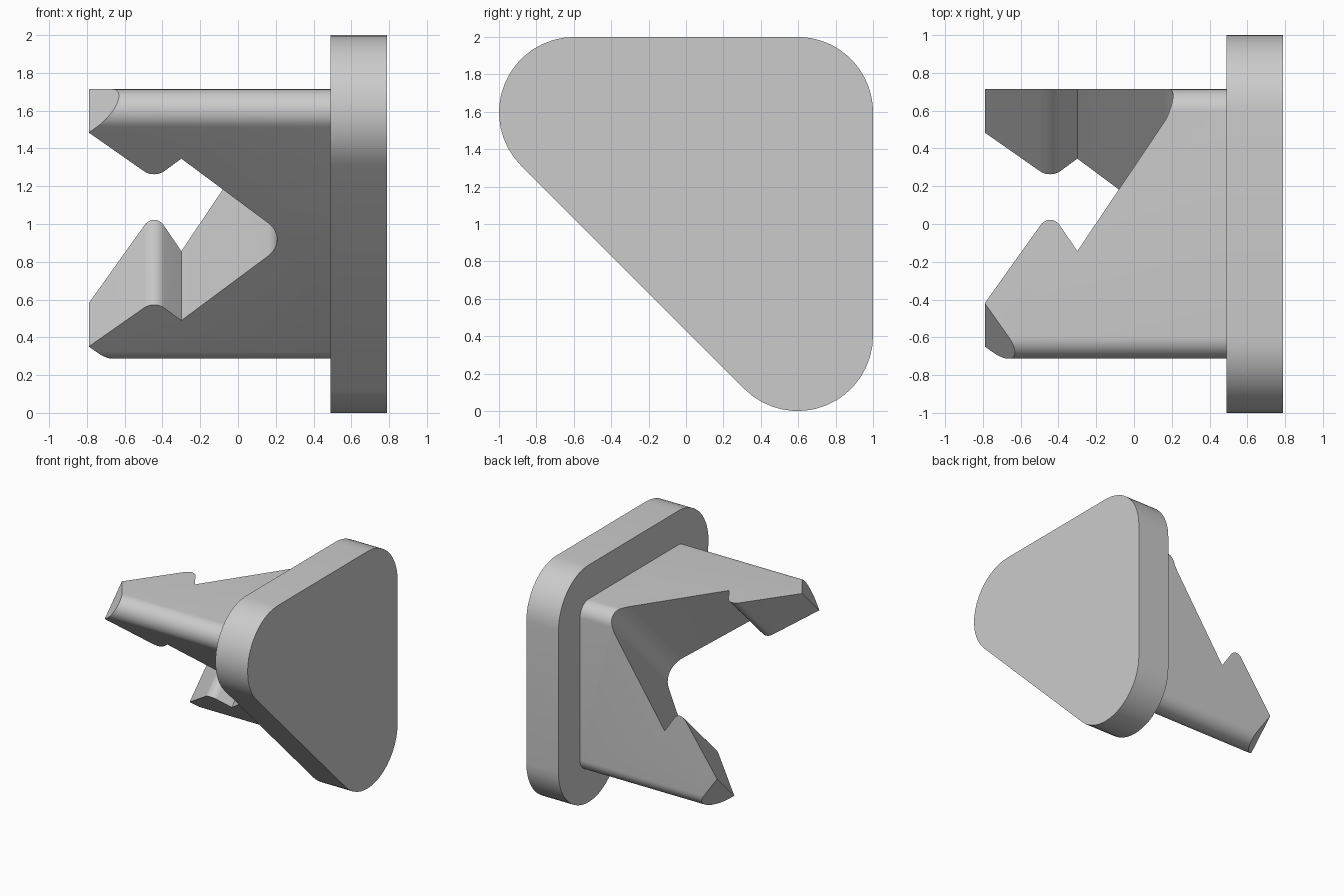
import bpy
import bmesh
import math
from mathutils import Vector

cube = bpy.data.objects.get("Cube")
if cube:
    bpy.data.objects.remove(cube)

grey = bpy.data.materials.new("plain grey")
grey.use_nodes = True
colour = (0.6, 0.6, 0.6, 1)
grey.diffuse_color = colour
grey.node_tree.nodes["Principled BSDF"].inputs["Base Color"].default_value = colour


def fillet(before, corner, after, radius, steps=16):
    """Arc that rounds one corner of a flat outline."""
    c = Vector(corner)
    u = (Vector(before) - c).normalized()
    v = (Vector(after) - c).normalized()
    half = u.angle(v) / 2
    centre = c + (u + v).normalized() * radius / math.sin(half)
    start = (c + u * radius / math.tan(half) - centre).normalized()
    end = (c + v * radius / math.tan(half) - centre).normalized()
    return [centre + start.slerp(end, i / steps) * radius for i in range(steps + 1)]


def prism(name, ring, sweep):
    """Solid made by sweeping a closed 3D ring along a vector."""
    bm = bmesh.new()
    face = bm.faces.new([bm.verts.new(p) for p in ring])
    result = bmesh.ops.extrude_face_region(bm, geom=[face], use_keep_orig=True)
    moved = [g for g in result["geom"] if isinstance(g, bmesh.types.BMVert)]
    bmesh.ops.translate(bm, verts=moved, vec=sweep)
    bmesh.ops.recalc_face_normals(bm, faces=bm.faces)
    mesh = bpy.data.meshes.new(name)
    bm.to_mesh(mesh)
    bm.free()
    mesh.materials.append(grey)
    obj = bpy.data.objects.new(name, mesh)
    bpy.context.collection.objects.link(obj)
    return obj


def rounded_triangle(name, reach, radius, x0, x1):
    """Right-angled triangle with rounded corners, swept along x."""
    diagonal = 1 - radius * math.sqrt(2)
    corners = [(reach, 1 + reach),
               (diagonal - 1 - reach, 1 + reach),
               (reach, diagonal - reach)]
    outline = []
    for i, corner in enumerate(corners):
        outline += fillet(corners[i - 1], corner, corners[(i + 1) % 3], radius)
    return prism(name, [(x0, y, z) for y, z in outline], (x1 - x0, 0, 0))


def smooth(obj):
    bpy.ops.object.select_all(action='DESELECT')
    obj.select_set(True)
    bpy.context.view_layer.objects.active = obj
    bpy.ops.object.shade_smooth_by_angle(angle=math.radians(25))


# Base plate
base = rounded_triangle("base_plate", 1.0, 0.403, 0.49, 0.79)
smooth(base)

# Clip body with two prongs
clip = rounded_triangle("clip_prongs", 0.7135, 0.1165, -0.9, 0.5)

# Fork outline: outer edge, pointed end, barb, notch and rounded throat
end, barb, notch, throat = (-0.79, 0.801), (-0.443, 0.4575), (-0.3, 0.606), (0.277, 0)
upper = [Vector((0.7, 1.06)), Vector((-0.531, 1.06)), Vector(end)]
upper += fillet(end, barb, notch, 0.074)
upper.append(Vector(notch))
lower = [Vector((p.x, -p.y)) for p in reversed(upper)]
fork = upper + fillet(notch, throat, (notch[0], -notch[1]), 0.184) + lower

# Sweep the fork outline across the diagonal and keep the shared solid
s = math.sqrt(0.5)
ring = [(p.x, -s * p.y - 1.5, 1 + s * p.y - 1.5) for p in fork]
cutter = prism("fork_cutter", ring, (0, 3, 3))
cutter.hide_render = True
bpy.context.view_layer.objects.active = clip
mod = clip.modifiers.new("fork", 'BOOLEAN')
mod.operation = 'INTERSECT'
mod.solver = 'EXACT'
mod.object = cutter
bpy.ops.object.modifier_apply(modifier=mod.name)
bpy.data.objects.remove(cutter)
smooth(clip)
